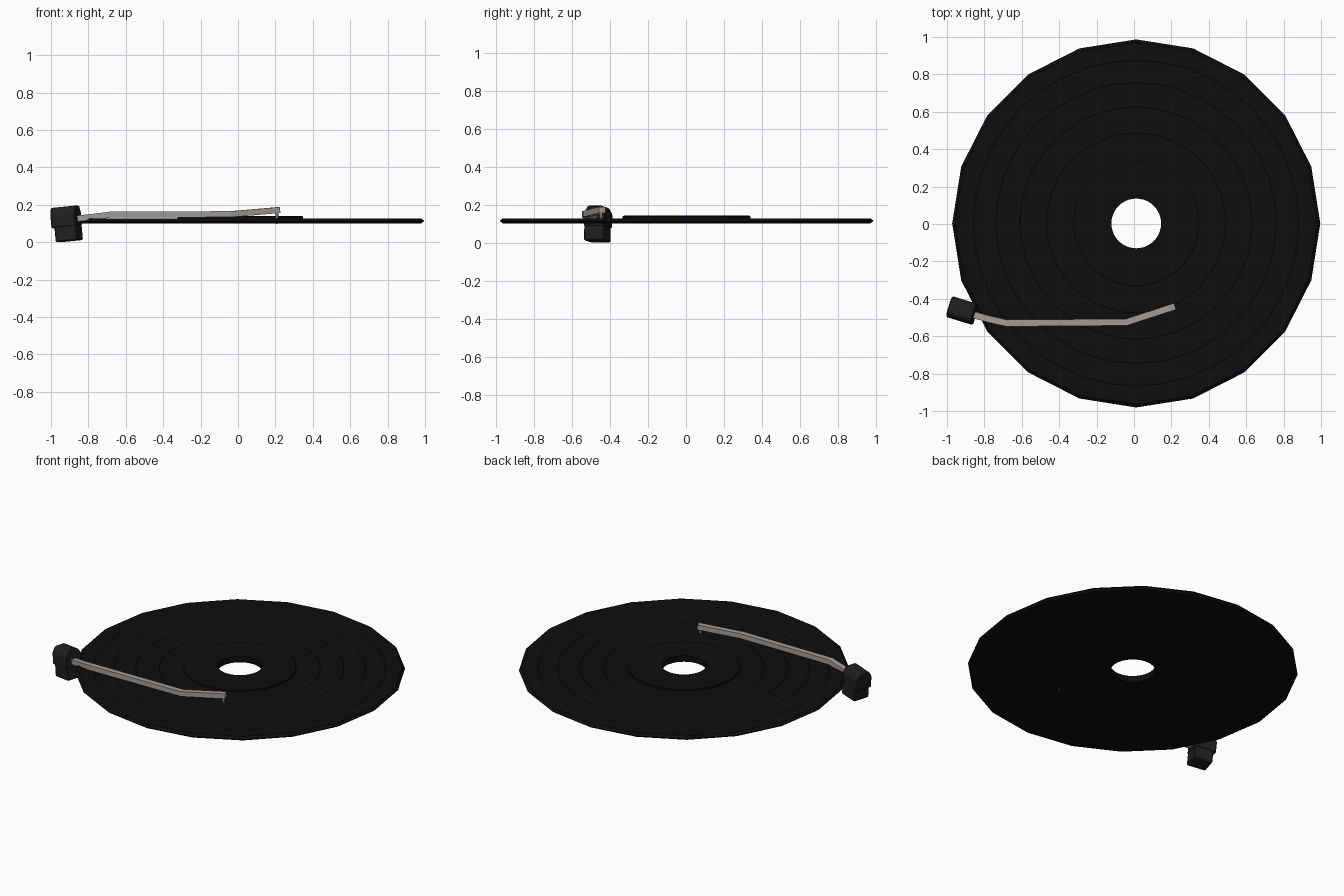
import bpy, bmesh, math
from mathutils import Vector, Matrix

if "Cube" in bpy.data.objects:
    bpy.data.objects.remove(bpy.data.objects["Cube"])

CX, CY = 0.012, 0.003


def material(name, rgb):
    m = bpy.data.materials.new(name)
    m.diffuse_color = (*rgb, 1)
    m.use_nodes = True
    m.node_tree.nodes["Principled BSDF"].inputs["Base Color"].default_value = m.diffuse_color
    return m


vinyl = material("vinyl_black", (0.004, 0.004, 0.004))
dark = material("dark_plastic", (0.014, 0.014, 0.014))
metal = material("warm_metal", (0.36, 0.33, 0.31))


def finish(name, bm, mat):
    bmesh.ops.recalc_face_normals(bm, faces=bm.faces[:])
    me = bpy.data.meshes.new(name)
    bm.to_mesh(me)
    bm.free()
    me.materials.append(mat)
    ob = bpy.data.objects.new(name, me)
    bpy.context.collection.objects.link(ob)
    return ob


def skin(bm, rings, closed):
    """Join successive vertex rings; close the chain or cap its ends."""
    n = len(rings[0])
    pairs = list(zip(rings, rings[1:])) + ([(rings[-1], rings[0])] if closed else [])
    for a, b in pairs:
        for i in range(n):
            j = (i + 1) % n
            bm.faces.new((a[i], a[j], b[j], b[i]))
    if not closed:
        bm.faces.new(rings[0])
        bm.faces.new(rings[-1])


def lathe(name, profile, mat, coarse_from=9.0, n=40):
    """Ring profile (r, z); beyond coarse_from the outline becomes a 20-gon."""
    bm = bmesh.new()
    rings = []
    for r, z in profile:
        ring = []
        for i in range(n):
            a = 2 * math.pi * i / n
            rr = r * math.cos(2 * math.pi / n) if r > coarse_from and i % 2 else r
            ring.append(bm.verts.new((CX + rr * math.cos(a), CY + rr * math.sin(a), z)))
        rings.append(ring)
    skin(bm, rings, True)
    return finish(name, bm, mat)


def sweep(name, points, half_w, half_h, mat):
    """Rectangular bar along a path, kept upright."""
    bm = bmesh.new()
    pts = [Vector(p) for p in points]
    rings = []
    for i, p in enumerate(pts):
        t = pts[min(i + 1, len(pts) - 1)] - pts[max(i - 1, 0)]
        side = Vector((-t.y, t.x, 0)).normalized()
        up = t.normalized().cross(side)
        rings.append([bm.verts.new(p + side * half_w * s + up * half_h * u)
                      for s, u in ((-1, -1), (1, -1), (1, 1), (-1, 1))])
    skin(bm, rings, False)
    return finish(name, bm, mat)


def prism(name, profile, x0, x1, matrix, mat, bevel):
    """Extrude a (y, z) profile along local x."""
    bm = bmesh.new()
    skin(bm, [[bm.verts.new((x, y, z)) for y, z in profile] for x in (x0, x1)], False)
    bmesh.ops.recalc_face_normals(bm, faces=bm.faces[:])
    bmesh.ops.bevel(bm, geom=bm.edges[:], offset=bevel, segments=1,
                    affect='EDGES', profile=0.5)
    bm.transform(matrix)
    return finish(name, bm, mat)


# Record: faceted rim, round hole, shallow grooves on the top
top, low = 0.127, 0.101
profile = [(0.133, low), (0.133, top)]
for r in (0.48, 0.62, 0.75, 0.87):
    profile += [(r - 0.008, top), (r, top - 0.003), (r + 0.008, top)]
profile += [(0.968, top), (0.984, 0.114), (0.968, low)]
lathe("record_disc", profile, vinyl, coarse_from=0.95)

# Raised centre label
lathe("record_label", [(0.133, 0.12), (0.133, 0.141), (0.33, 0.141), (0.336, 0.137), (0.336, 0.12)], vinyl)

# Tone arm and needle
sweep("tone_arm", [(-0.88, -0.48, 0.124), (-0.77, -0.51, 0.136), (-0.68, -0.53, 0.148),
                   (-0.04, -0.525, 0.15), (0.22, -0.44, 0.172)], 0.018, 0.016, metal)
bm = bmesh.new()
bmesh.ops.create_cone(bm, cap_ends=True, segments=6, radius1=0.005, radius2=0.011, depth=0.066,
                      matrix=Matrix.Translation((0.208, -0.447, 0.13)))
finish("needle", bm, metal)

# Pivot block: chamfered cap over a slightly shorter foot, tilted together
pose = (Matrix.Translation((-0.917, -0.463, 0.1)) @ Matrix.Rotation(math.radians(-17), 4, 'Z')
        @ Matrix.Rotation(math.radians(-5.5), 4, 'Y'))
prism("pivot_cap", [(-0.058, -0.02), (0.058, -0.02), (0.058, 0.055), (0.036, 0.09),
                    (-0.036, 0.09), (-0.058, 0.055)], -0.07, 0.07, pose, dark, 0.006)
prism("pivot_foot", [(-0.056, -0.095), (0.056, -0.095), (0.056, 0.0), (-0.056, 0.0)],
      -0.054, 0.068, pose, dark, 0.006)
